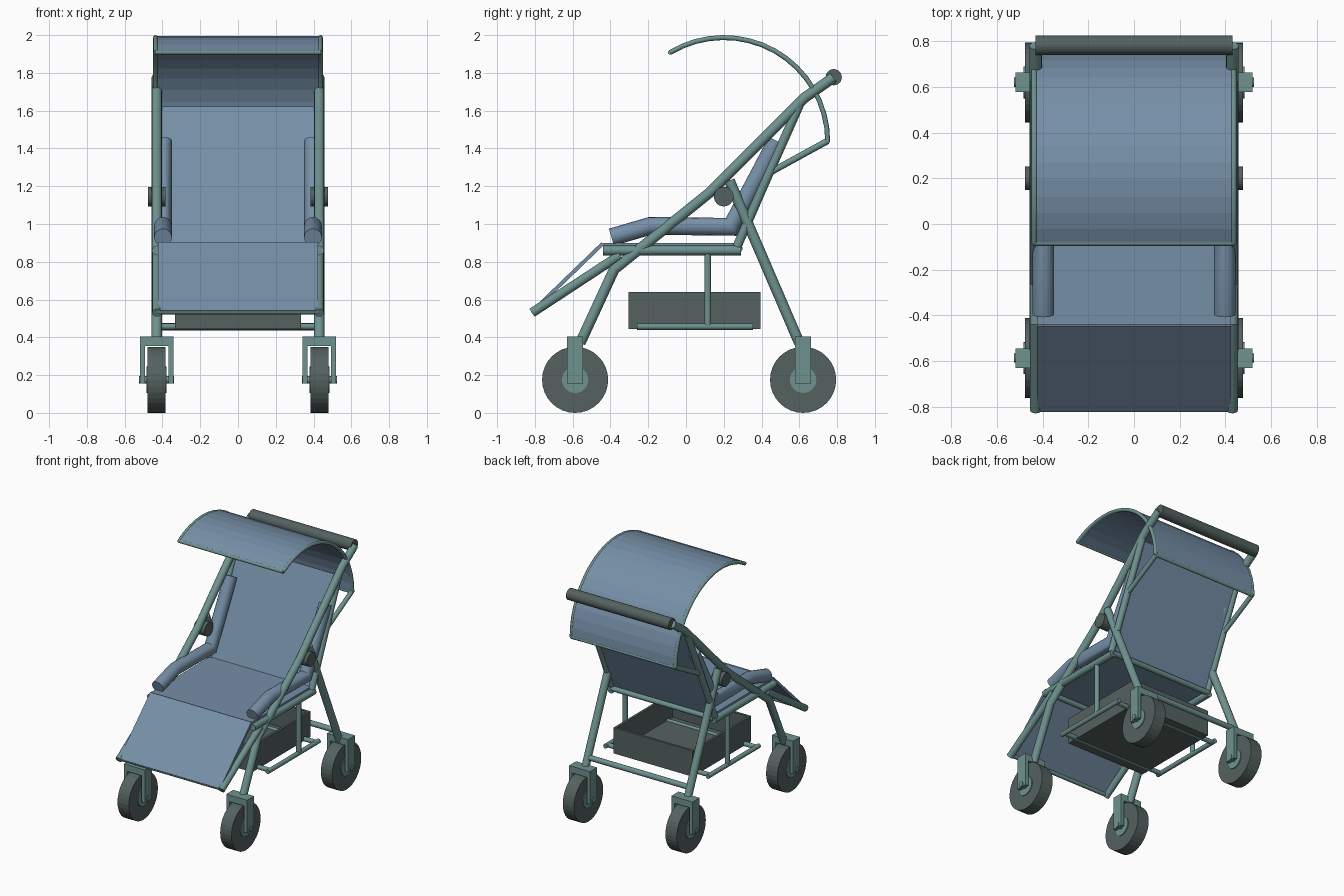
import bpy, bmesh, math
from mathutils import Vector

cube = bpy.data.objects.get("Cube")
if cube:
    bpy.data.objects.remove(cube)


def material(name, rgb):
    m = bpy.data.materials.new(name)
    m.use_nodes = True
    m.diffuse_color = (*rgb, 1)
    m.node_tree.nodes["Principled BSDF"].inputs["Base Color"].default_value = (*rgb, 1)
    return m


teal = material("teal metal", (0.156, 0.287, 0.275))
dark = material("dark rubber", (0.089, 0.122, 0.115))
blue = material("blue fabric", (0.181, 0.275, 0.386))


def finish(bm, name, mat, smooth=False):
    bmesh.ops.recalc_face_normals(bm, faces=bm.faces)
    me = bpy.data.meshes.new(name)
    bm.to_mesh(me)
    bm.free()
    me.materials.append(mat)
    ob = bpy.data.objects.new(name, me)
    bpy.context.collection.objects.link(ob)
    if smooth:
        bpy.ops.object.select_all(action='DESELECT')
        ob.select_set(True)
        bpy.context.view_layer.objects.active = ob
        bpy.ops.object.shade_smooth_by_angle(angle=math.radians(40))
    return ob


def sweep(name, rings, mat, smooth=False):
    """Skin a row of equal rings and cap both ends."""
    bm = bmesh.new()
    rows = [[bm.verts.new(p) for p in ring] for ring in rings]
    n = len(rows[0])
    for a, b in zip(rows, rows[1:]):
        for i in range(n):
            j = (i + 1) % n
            bm.faces.new((a[i], a[j], b[j], b[i]))
    bm.faces.new(rows[0])
    bm.faces.new(rows[-1])
    return finish(bm, name, mat, smooth)


def mitres(path):
    """Points of a (y, z) path with their mitred normals."""
    pts = [Vector(p) for p in path]
    out = []
    for i, p in enumerate(pts):
        a = (p - pts[i - 1]).normalized() if i else None
        b = (pts[i + 1] - p).normalized() if i + 1 < len(pts) else None
        a, b = a or b, b or a
        t = (a + b).normalized()
        out.append((p, Vector((-t.y, t.x)) / t.dot(a)))
    return out


def tube(name, x, path, r, mat=teal, sides=12):
    rings = []
    for p, n in mitres(path):
        ring = []
        for k in range(sides):
            a = math.tau * k / sides
            q = p + n * r * math.sin(a)
            ring.append((x + r * math.cos(a), q.x, q.y))
        rings.append(ring)
    return sweep(name, rings, mat, True)


def sheet(name, path, half_width, thick, mat=blue):
    rings = []
    for p, n in mitres(path):
        lo, hi = p - n * thick / 2, p + n * thick / 2
        rings.append([(s * half_width, q.x, q.y)
                      for s, q in ((-1, lo), (1, lo), (1, hi), (-1, hi))])
    return sweep(name, rings, mat)


def rod(name, x0, x1, y, z, r, mat=teal, sides=16, smooth=True):
    rings = [[(x, y + r * math.cos(math.tau * k / sides), z + r * math.sin(math.tau * k / sides))
              for k in range(sides)] for x in (x0, x1)]
    return sweep(name, rings, mat, smooth)


def box(name, lo, hi, mat=teal):
    rings = [[(lo[0], lo[1], z), (hi[0], lo[1], z), (hi[0], hi[1], z), (lo[0], hi[1], z)]
             for z in (lo[2], hi[2])]
    return sweep(name, rings, mat)


X = 0.43  # half track of the frame
hinge = (0.44, 1.27)
back_path = [(0.27, 0.88), hinge, (0.6, 1.63)]
canopy_path = [(0.2 + 0.55 * math.cos(a), 1.437 + 0.55 * math.sin(a))
               for a in (math.radians(121) * i / 16 for i in range(17))]

# Frame tubes, arms and wheels on each side
for side, s in (("left", 1), ("right", -1)):
    x = s * X
    tube(f"{side}_main_tube", x, [(0.78, 1.775), (0.63, 1.67), (0.13, 1.17),
                                  (-0.38, 0.76), (-0.56, 0.37)], 0.028)
    tube(f"{side}_rear_leg", x, [(0.23, 1.23), (0.6, 0.37)], 0.028)
    tube(f"{side}_back_tube", x, back_path, 0.024)
    tube(f"{side}_seat_rail", x, [(-0.44, 0.86), (0.29, 0.86)], 0.026)
    tube(f"{side}_footrest_tube", x, [(-0.815, 0.53), (-0.35, 0.835)], 0.025)
    tube(f"{side}_canopy_strut", x, [hinge, (0.75, 1.44)], 0.017)
    tube(f"{side}_canopy_rim", s * 0.436, canopy_path, 0.013)
    tube(f"{side}_basket_hanger", x, [(0.115, 0.86), (0.115, 0.455)], 0.018)
    tube(f"{side}_basket_rail", x, [(-0.26, 0.457), (0.355, 0.457)], 0.017)
    tube(f"{side}_armrest", s * 0.397, [(-0.395, 0.93), (-0.19, 0.99),
                                        (0.24, 0.985), (0.48, 1.44)], 0.047, blue, 16)
    rod(f"{side}_pivot_knob", s * 0.385, s * 0.477, 0.2, 1.145, 0.052, dark, 24)
    for end, y in (("front", -0.587), ("rear", 0.62)):
        tag = f"{side}_{end}"
        rod(f"{tag}_wheel", s * 0.384, s * 0.478, y, 0.175, 0.175, dark, 32, False)
        rod(f"{tag}_hub", s * 0.378, s * 0.484, y, 0.175, 0.07, teal, 24)
        rod(f"{tag}_axle", s * 0.338, s * 0.524, y, 0.175, 0.02)
        box(f"{tag}_fork_top", (x - 0.088, y - 0.042, 0.355), (x + 0.088, y + 0.042, 0.405))
        for part, dx in (("inner", -s * 0.075), ("outer", s * 0.075)):
            box(f"{tag}_fork_{part}", (x + dx - 0.013, y - 0.042, 0.155),
                (x + dx + 0.013, y + 0.042, 0.356))

# Cross bars
for name, y, z, r in (("rear_axle_bar", 0.565, 0.455, 0.02),
                      ("basket_front_bar", -0.23, 0.457, 0.017),
                      ("basket_rear_bar", 0.325, 0.457, 0.017),
                      ("seat_rear_bar", 0.28, 0.87, 0.02),
                      ("seat_front_bar", -0.42, 0.865, 0.02),
                      ("footrest_end_bar", -0.805, 0.537, 0.015)):
    rod(name, -X, X, y, z, r, teal, 12)
rod("push_handle", -0.43, 0.43, 0.782, 1.777, 0.043, dark, 24)
for name, (y, z) in (("canopy_rear_bar", canopy_path[0]), ("canopy_front_bar", canopy_path[-1])):
    rod(name, -0.44, 0.44, y, z, 0.012, teal, 12)

# Fabric panels
sheet("footrest_panel", [(-0.815, 0.535), (-0.44, 0.897)], 0.424, 0.02)
sheet("seat_panel", [(-0.44, 0.893), (0.27, 0.893)], 0.424, 0.015)
sheet("back_panel", [(0.27, 0.89), hinge, (0.6, 1.62)], 0.42, 0.015)
sheet("canopy_panel", canopy_path, 0.436, 0.018)

# Open basket
bx, y0, y1, z0, z1, t = 0.333, -0.305, 0.395, 0.445, 0.64, 0.018
box("basket_floor", (-bx, y0, z0), (bx, y1, z0 + t), dark)
box("basket_front", (-bx, y0, z0), (bx, y0 + t, z1), dark)
box("basket_back", (-bx, y1 - t, z0), (bx, y1, z1), dark)
for side, s in (("left", 1), ("right", -1)):
    a, b = sorted((s * bx, s * (bx - t)))
    box(f"basket_{side}", (a, y0 + t, z0), (b, y1 - t, z1), dark)
